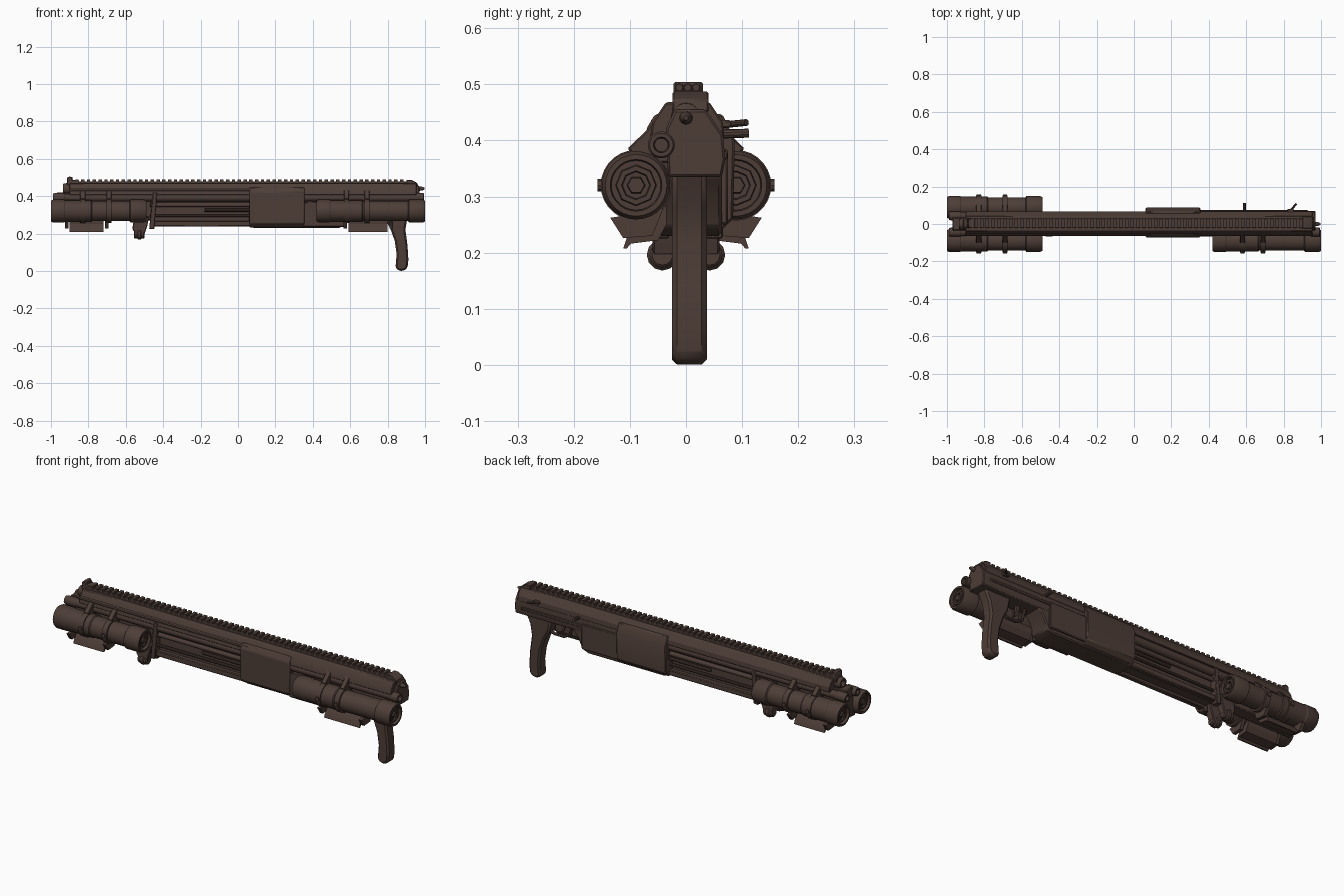
import bpy, bmesh, math
from mathutils import Vector

brown = bpy.data.materials.new("dark_brown_metal")
brown.diffuse_color = (0.075, 0.047, 0.038, 1)


def finish(name, bm, bevel=0):
    bmesh.ops.recalc_face_normals(bm, faces=bm.faces)
    me = bpy.data.meshes.new(name)
    bm.to_mesh(me)
    bm.free()
    ob = bpy.data.objects.new(name, me)
    bpy.context.collection.objects.link(ob)
    me.materials.append(brown)
    if bevel:
        m = ob.modifiers.new("bevel", 'BEVEL')
        m.width, m.segments = bevel, 1
    return ob


def prism(name, pts, a, b, axis, bevel=0):
    """Extrude a profile: axis 'y' takes (x,z) points, axis 'x' takes (y,z) points."""
    bm = bmesh.new()
    def co(p, d):
        return (p[0], d, p[1]) if axis == 'y' else (d, p[0], p[1])
    lo = [bm.verts.new(co(p, a)) for p in pts]
    hi = [bm.verts.new(co(p, b)) for p in pts]
    bm.faces.new(lo)
    bm.faces.new(hi)
    n = len(pts)
    for i in range(n):
        bm.faces.new((lo[i], lo[(i + 1) % n], hi[(i + 1) % n], hi[i]))
    return finish(name, bm, bevel)


def box(name, x0, x1, y0, y1, z0, z1, bevel=0.004):
    return prism(name, [(y0, z0), (y1, z0), (y1, z1), (y0, z1)], x0, x1, 'x', bevel)


def lathe(name, prof, y, z, sides=24):
    """Spin (x, radius) points around a line parallel to x."""
    bm = bmesh.new()
    rings = []
    for x, r in prof:
        rings.append([bm.verts.new((x, y + r * math.cos(t), z + r * math.sin(t)))
                      for t in (2 * math.pi * k / sides for k in range(sides))])
    for A, B in zip(rings, rings[1:]):
        for i in range(sides):
            j = (i + 1) % sides
            bm.faces.new((A[i], A[j], B[j], B[i]))
    bm.faces.new(rings[0])
    bm.faces.new(rings[-1])
    return finish(name, bm)


def rod(name, x0, x1, y, z, r, sides=16):
    c = r * 0.2
    return lathe(name, [(x0, r - c), (x0 + c, r), (x1 - c, r), (x1, r - c)], y, z, sides)


def side_rod(name, p, q, r, sides=10):
    p, q = Vector(p), Vector(q)
    bm = bmesh.new()
    bmesh.ops.create_cone(bm, cap_ends=True, segments=sides, radius1=r, radius2=r, depth=(q - p).length)
    rot = Vector((0, 0, 1)).rotation_difference(q - p).to_matrix()
    bmesh.ops.rotate(bm, verts=bm.verts, matrix=rot)
    bmesh.ops.translate(bm, verts=bm.verts, vec=(p + q) / 2)
    return finish(name, bm)


# Side canisters with clamps, bolts and lower racks
def canister(name, a, b, s, clamps, rack):
    y, z, R = s * 0.089, 0.32, 0.058
    step = a + 0.42 * (b - a)
    lathe(name, [(a + 0.018, 0.034), (a + 0.018, 0.044), (a, 0.046), (a, 0.055), (a + 0.012, 0.061),
                 (a + 0.07, 0.061), (a + 0.075, R), (step, R), (step + 0.005, 0.054),
                 (b - 0.09, 0.054), (b - 0.085, 0.061), (b - 0.012, 0.061), (b, 0.055),
                 (b, 0.046), (b - 0.018, 0.044), (b - 0.018, 0.034)], y, z, 28)
    for e, d in ((a, 1), (b, -1)):
        lathe(name + "_cap_ring", [(e + d * 0.02, 0.037), (e + d * 0.006, 0.035),
                                   (e + d * 0.006, 0.026), (e + d * 0.017, 0.024)], y, z, 8)
        lathe(name + "_hex_bolt", [(e + d * 0.02, 0.017), (e + d * 0.004, 0.015)], y, z, 6)
    for c in clamps:
        lathe(name + "_band", [(c - 0.014, 0.053), (c - 0.014, 0.063), (c + 0.014, 0.063), (c + 0.014, 0.053)], y, z, 28)
        prism(name + "_clamp", [(s * v, w) for v, w in
              [(.02, .45), (.05, .447), (.068, .42), (.105, .385), (.07, .36), (.02, .36)]],
              c - 0.014, c + 0.014, 'x', 0.003)
        side_rod(name + "_side_bolt", (c, s * 0.14, 0.32), (c, s * 0.158, 0.32), 0.011, 8)
    x0, x1 = rack
    prism(name + "_rack", [(s * v, w) for v, w in
          [(.035, .285), (.06, .262), (.088, .25), (.105, .228), (.112, .207), (.106, .207),
           (.098, .216), (.05, .222), (.035, .25)]], x0, x1, 'x')
    for x in (x0 - 0.025, x1 + 0.01):
        prism(name + "_rack_hook", [(s * v, w) for v, w in
              [(.04, .28), (.085, .27), (.135, .262), (.112, .226), (.06, .23)]], x, x + 0.018, 'x')


canister("front_canister_right", -1.0, -0.49, -1, (-0.83, -0.69), (-0.90, -0.72))
canister("front_canister_left", -1.0, -0.49, 1, (-0.83, -0.69), (-0.90, -0.72))
canister("rear_canister", 0.42, 1.0, -1, (0.58, 0.69), (0.59, 0.80))

# Barrels
lathe("main_barrel", [(-0.90, 0.014), (-0.935, 0.016), (-0.935, 0.026), (-0.92, 0.029), (0.94, 0.029),
                      (0.96, 0.026), (0.965, 0.012), (0.985, 0.010), (0.998, 0.004)], 0, 0.44)
for s, end in ((-1, 0.995), (1, 0.40)):
    lathe("upper_side_tube", [(-0.96, 0.012), (-0.99, 0.013), (-0.99, 0.021), (-0.98, 0.024),
                              (-0.93, 0.024), (-0.925, 0.021), (end - 0.05, 0.021), (end - 0.045, 0.024),
                              (end - 0.004, 0.024), (end, 0.021), (end, 0.014), (end - 0.02, 0.012)], s * 0.044, 0.392, 18)
    # Exposed rods between fore end and receiver
    rod("top_side_rod", -0.9, 0.1, s * 0.052, 0.43, 0.012, 10)
    rod("middle_rod", -0.47, 0.08, s * 0.046, 0.353, 0.012, 12)
    rod("thin_rod", -0.18, 0.08, s * 0.046, 0.325, 0.009, 10)
    rod("lower_thin_rod", -0.47, 0.08, s * 0.046, 0.295, 0.008, 10)
    box("lower_rail", -0.47, 0.08, s * 0.030, s * 0.056, 0.238, 0.268)
    # Fore end brace and hanging knobs
    prism("fore_brace", [(-.475, .225), (-.447, .225), (-.432, .42), (-.455, .42)], s * 0.03, s * 0.066, 'y', 0.003)
    prism("knob_arm", [(-.565, .225), (-.545, .195), (-.50, .195), (-.485, .24), (-.475, .29), (-.555, .29)],
          s * 0.02, s * 0.06, 'y', 0.004)
    rod("hanging_knob", -0.555, -0.50, s * 0.042, 0.196, 0.023, 12)
    rod("knob_collar", -0.54, -0.515, s * 0.042, 0.196, 0.028, 12)

# Inner frame
box("fore_core", -0.97, -0.45, -0.034, 0.034, 0.27, 0.42)
box("middle_core", -0.46, 0.1, -0.030, 0.030, 0.25, 0.42)
prism("upper_spine", [(-.064, .405), (.068, .405), (.066, .432), (.042, .468), (-.036, .468), (-.06, .432)], -0.90, 0.955, 'x', 0.003)

# Receiver
prism("receiver_lower", [(.06, .25), (.08, .23), (.54, .23), (.575, .245), (.60, .30), (.63, .335), (.63, .41), (.06, .41)],
      -0.050, 0.064, 'y', 0.006)
prism("receiver_panel", [(-.045, .232), (.055, .232), (.084, .26), (.087, .40), (.065, .447), (-.055, .447), (-.071, .42), (-.071, .255)],
      0.062, 0.355, 'x', 0.004)
prism("receiver_step", [(.35, .235), (.565, .235), (.575, .26), (.42, .37), (.38, .375), (.35, .36)], -0.066, -0.04, 'y', 0.004)
box("left_panel", 0.13, 0.57, 0.05, 0.075, 0.25, 0.385)

# Rear body and grip
prism("rear_body", [(-.032, .335), (.064, .335), (.070, .365), (.066, .41), (.035, .455), (-.020, .455), (-.036, .42)],
      0.35, 0.97, 'x', 0.004)
prism("grip", [(.775, .345), (.79, .27), (.815, .225), (.838, .16), (.848, .09), (.842, .018), (.855, .002),
               (.885, 0), (.906, .015), (.911, .06), (.906, .14), (.895, .22), (.905, .28), (.935, .345)],
      -0.025, 0.037, 'y', 0.009)
prism("trigger", [(.70, .34), (.725, .34), (.722, .305), (.735, .275), (.722, .278), (.71, .305)], 0, 0.012, 'y')

# Trigger guard
guard = [(.815, .265), (.775, .252), (.72, .252), (.685, .27), (.665, .34)]
for p, q in zip(guard, guard[1:]):
    side_rod("trigger_guard", (p[0], .006, p[1]), (q[0], .006, q[1]), 0.008, 8)

# Top rail with teeth
box("top_rail", -0.90, 0.935, -0.022, 0.030, 0.462, 0.479, 0.003)
for i in range(57):
    x = -0.87 + i * 0.031
    box("rail_tooth", x, x + 0.018, -0.022, 0.030, 0.476, 0.489, 0)

# Sights
prism("front_sight", [(-.915, .45), (-.915, .495), (-.905, .504), (-.893, .504), (-.885, .487), (-.85, .485), (-.85, .45)],
      -0.022, 0.030, 'y', 0.003)
for y in (-0.012, 0.003, 0.018):
    rod("sight_post", -0.912, -0.885, y, 0.494, 0.008, 8)
prism("rear_sight", [(.90, .45), (.90, .487), (.925, .487), (.955, .472), (.96, .45)], -0.024, 0.04, 'y', 0.003)

# Bolt handle, safety lever and left side strip
side_rod("bolt_handle", (0.59, 0.05, 0.411), (0.59, 0.112, 0.413), 0.008)
box("safety_lever", 0.82, 0.855, 0.05, 0.08, 0.422, 0.436, 0.003)
side_rod("safety_lever_tip", (0.835, 0.07, 0.428), (0.868, 0.108, 0.432), 0.006)
box("left_strip", 0.36, 0.93, 0.06, 0.074, 0.365, 0.38, 0.003)

# Keep edges sharp, smooth the round parts
bpy.ops.object.select_all(action='SELECT')
bpy.context.view_layer.objects.active = bpy.context.selected_objects[0]
bpy.ops.object.shade_smooth_by_angle(angle=math.radians(28))
